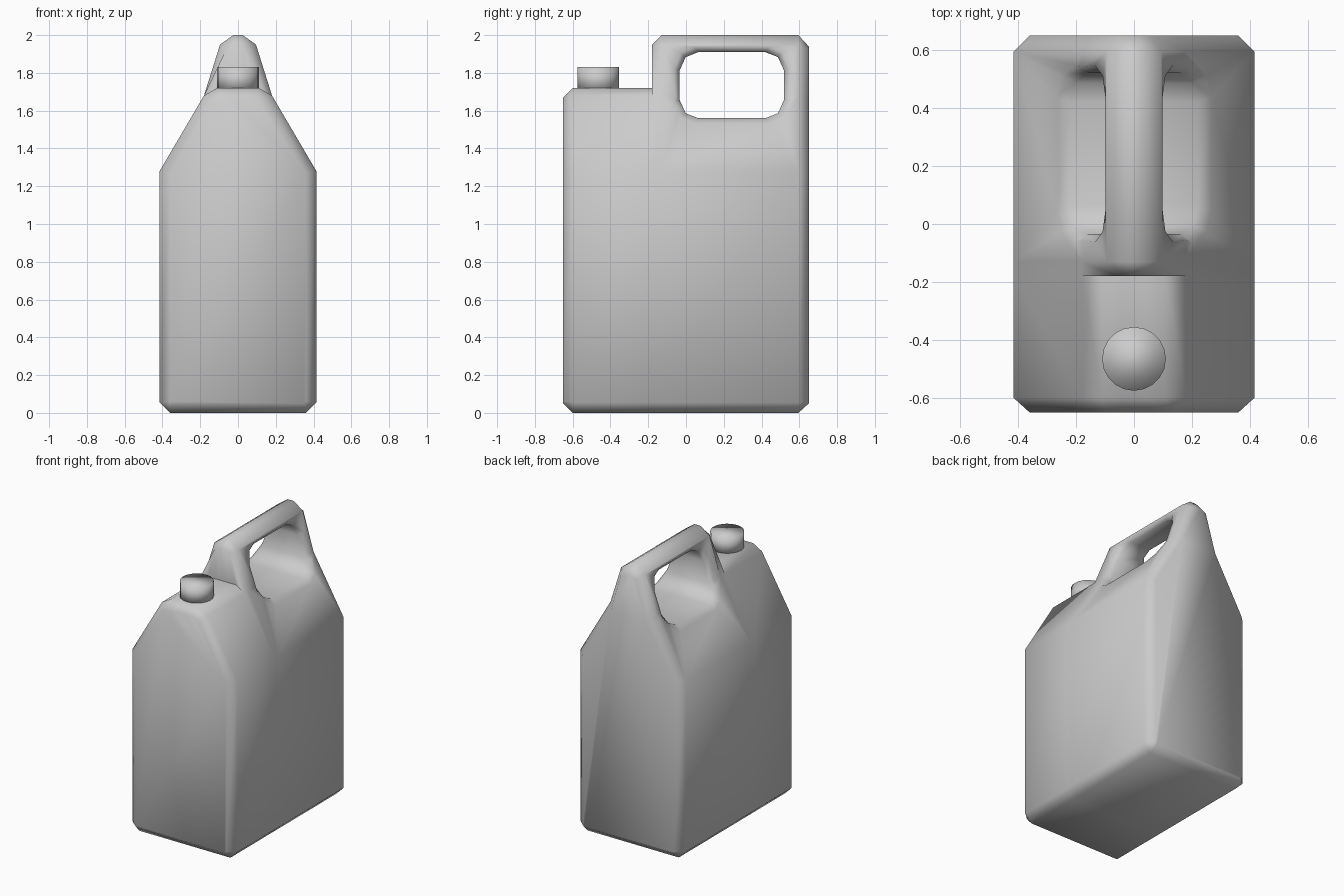
import bpy, bmesh
from math import radians

if "Cube" in bpy.data.objects:
    bpy.data.objects.remove(bpy.data.objects["Cube"])


def loft(name, rings):
    """Skin closed rings of equal length and cap both ends."""
    bm = bmesh.new()
    vs = [[bm.verts.new(p) for p in r] for r in rings]
    n = len(rings[0])
    for a, b in zip(vs, vs[1:]):
        for i in range(n):
            j = (i + 1) % n
            bm.faces.new((a[i], a[j], b[j], b[i]))
    bm.faces.new(vs[0])
    bm.faces.new(vs[-1])
    bmesh.ops.remove_doubles(bm, verts=bm.verts, dist=1e-4)
    bmesh.ops.recalc_face_normals(bm, faces=bm.faces)
    me = bpy.data.meshes.new(name)
    bm.to_mesh(me)
    bm.free()
    ob = bpy.data.objects.new(name, me)
    bpy.context.collection.objects.link(ob)
    return ob


def section(y, half):
    """Mirror a right-hand (x, z) outline into a full ring at depth y."""
    return [(x, y, z) for x, z in half] + [(-x, y, z) for x, z in reversed(half)]


# Cross-sections of the jug, from the base up to the top
lower = [(.36, 0), (.415, .055), (.415, 1.28), (.18, 1.68)]
end = [(.35, .05), (.36, .06), (.36, 1.265), (.14, 1.65)]
low_top = [(.11, 1.72), (.04, 1.72)]
tall_top = [(.095, 1.95), (.025, 2.0)]

jug = loft("jug_body", [
    section(-.65, end + [(.10, 1.67), (.04, 1.67)]),
    section(-.60, lower + low_top),
    section(-.18, lower + low_top),
    section(-.18, lower + [(.06, 1.93), (.02, 1.95)]),
    section(-.13, lower + tall_top),
    section(.595, lower + tall_top),
    section(.65, end + [(.06, 1.92), (.02, 1.94)]),
])


def half_width(z):
    """Half width of the tall section at height z."""
    pts = lower[2:] + tall_top
    for (x0, z0), (x1, z1) in zip(pts, pts[1:]):
        if z <= z1:
            return x0 + (x1 - x0) * (z - z0) / (z1 - z0)


# Handle opening: rounded hole with a flared lip following the body surface
cy, cz, hy, hz, lip = .2425, 1.735, .2775, .175, .028
corner = [(1, .43), (.88, .85), (.64, 1)]
hole = (corner + [(-u, v) for u, v in reversed(corner)]
        + [(-u, -v) for u, v in corner] + [(u, -v) for u, v in reversed(corner)])
inner, outer, far = [], [], []
for u, v in hole:
    y, z = cy + u * hy, cz + v * hz
    qy, qz = y + u * lip, z + v * lip
    xi, xs = half_width(z) - .03, half_width(qz)
    ey, ez = qy + (qy - y) * .5, qz + (qz - z) * .5
    inner.append((xi, y, z))
    outer.append((xs + (xs - xi) * .5, ey, ez))
    far.append((.6, ey, ez))


def flip(ring):
    return [(-x, y, z) for x, y, z in ring]


cutter = loft("handle_opening_cutter",
              [flip(far), flip(outer), flip(inner), inner, outer, far])
cutter.hide_render = True
mod = jug.modifiers.new("opening", 'BOOLEAN')
mod.operation = 'DIFFERENCE'
mod.solver = 'EXACT'
mod.object = cutter
bpy.context.view_layer.objects.active = jug
jug.select_set(True)
bpy.ops.object.modifier_apply(modifier=mod.name)
bpy.data.objects.remove(cutter)
bpy.ops.object.shade_smooth_by_angle(angle=radians(75))

# Screw cap
bpy.ops.mesh.primitive_cylinder_add(vertices=20, radius=.11, depth=.13,
                                    location=(0, -.465, 1.765))
bpy.context.object.name = "screw_cap"
bpy.ops.object.shade_smooth()
